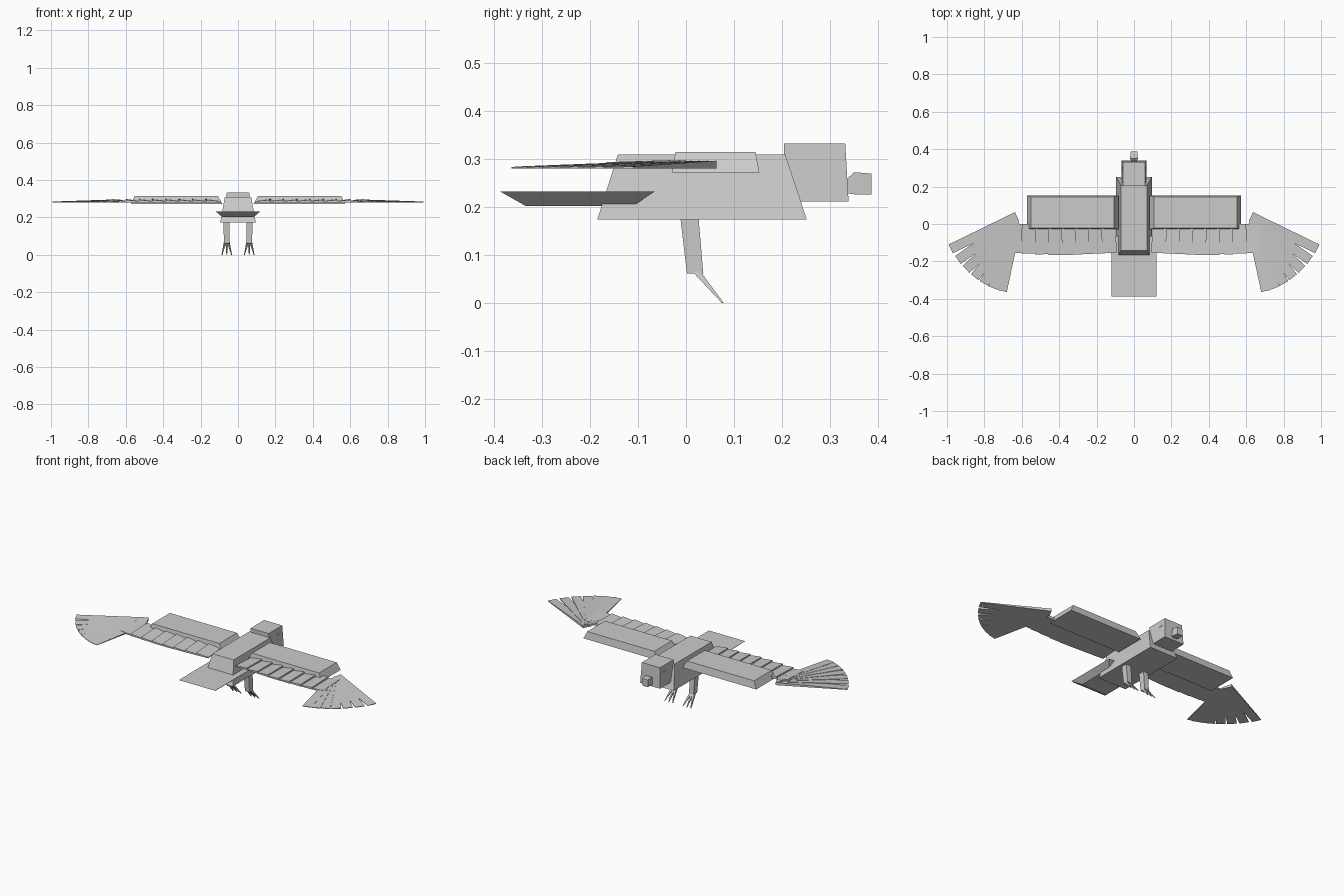
import bpy
import bmesh
from math import radians
from mathutils import Matrix, Vector

cube = bpy.data.objects.get("Cube")
if cube:
    bpy.data.objects.remove(cube)

grey = bpy.data.materials.new("light_grey")
grey.use_nodes = True
grey.diffuse_color = (0.6, 0.6, 0.6, 1)
grey.node_tree.nodes["Principled BSDF"].inputs["Base Color"].default_value = (0.6, 0.6, 0.6, 1)


def make(name, bm):
    bmesh.ops.recalc_face_normals(bm, faces=bm.faces)
    mesh = bpy.data.meshes.new(name)
    bm.to_mesh(mesh)
    bm.free()
    mesh.materials.append(grey)
    obj = bpy.data.objects.new(name, mesh)
    bpy.context.collection.objects.link(obj)
    return obj


def loft(bm, start, end):
    """Join two four-cornered outlines into a closed block."""
    a = [bm.verts.new(p) for p in start]
    b = [bm.verts.new(p) for p in end]
    bm.faces.new(a)
    bm.faces.new(b[::-1])
    for i in range(4):
        j = (i + 1) % 4
        bm.faces.new((a[i], b[i], b[j], a[j]))


def level(x0, x1, y0, y1, z):
    return [(x0, y0, z), (x1, y0, z), (x1, y1, z), (x0, y1, z)]


def upright(x, y, z0, z1):
    return [(-x, y, z0), (x, y, z0), (x, y, z1), (-x, y, z1)]


def block(name, start, end):
    bm = bmesh.new()
    loft(bm, start, end)
    return make(name, bm)


# Body, tail and head
block("body", level(-.095, .095, -.185, .252, .174), level(-.07, .07, -.142, .207, .31))
block("tail", level(-.085, .085, -.335, -.11, .203), level(-.12, .12, -.388, -.065, .233))
block("head", level(-.066, .066, .204, .339, .212), level(-.06, .06, .204, .332, .333))

# Beak, narrower where it meets the head
bm = bmesh.new()
loft(bm, upright(.014, .334, .229, .258), upright(.021, .351, .227, .273))
loft(bm, upright(.021, .351, .227, .273), upright(.018, .387, .227, .27))
make("beak", bm)


def feather(bm, base, angle, length, w0, w1, t0, t1, tilt):
    """Tapered plate along a heading, with a flat underside and a tilted top."""
    turn = Matrix.Translation(Vector(base)) @ Matrix.Rotation(radians(angle), 4, 'Z')
    rings = []
    for d, w, t in ((0, w0, t0), (length, w1, t1)):
        ring = ((d, -w, 0), (d, w, 0), (d, w, t), (d, -w, t * tilt))
        rings.append([turn @ Vector(p) for p in ring])
    loft(bm, *rings)


for side, s in (("left", 1), ("right", -1)):
    # Wing plate
    parts = [block(side + "_wing", level(.083, .572, -.03, .153, .272),
                   level(.108, .552, -.022, .145, .315))]

    # Overlapping inner flight feathers
    bm = bmesh.new()
    for i in range(8):
        x = .14 + i * .0705
        reach = .155 + .012 * (1 - abs(i - 3.5) / 3.5)
        feather(bm, (x, 0, .281), -90 - 4 + i * .6, reach, .037, .039, .018, .013, .4)
    parts.append(make(side + "_inner_feathers", bm))

    # Fan of outer flight feathers
    bm = bmesh.new()
    for i in range(7):
        f = i / 6
        base = (.625 + .015 * f, .04 - .09 * f, .281)
        feather(bm, base, -26 - 52 * f, .395 - .08 * f, .026, .026, .016, .004, .6)
    parts.append(make(side + "_outer_feathers", bm))

    # Leg with three pointed toes
    parts.append(block(side + "_leg", level(.045, .078, -.012, .026, .18),
                       level(.045, .075, .002, .036, .062)))
    bm = bmesh.new()
    for spread in (-.026, 0, .026):
        x = .06 + spread * .35
        tip = .06 + spread
        loft(bm, level(x - .007, x + .007, .013, .03, .066),
             level(tip - .002, tip + .002, .075, .079, 0))
    parts.append(make(side + "_toes", bm))

    # Brow over the eye
    parts.append(block(side + "_brow", level(.055, .0645, .284, .308, .293),
                       level(.055, .064, .284, .308, .299)))

    if s < 0:
        for obj in parts:
            obj.data.transform(Matrix.Scale(-1, 4, (1, 0, 0)))
            obj.data.flip_normals()
